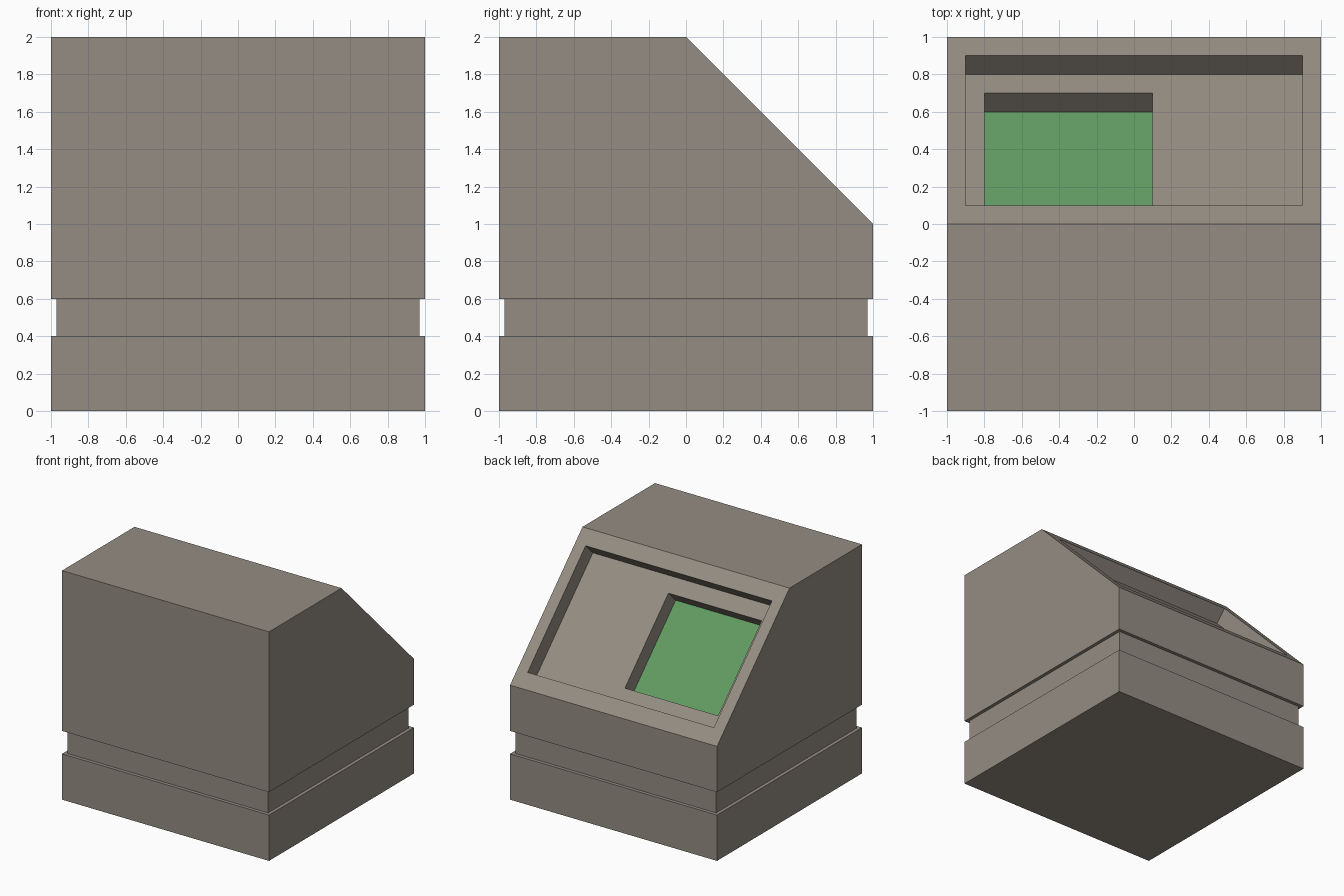
import bpy, bmesh

if "Cube" in bpy.data.objects:
    bpy.data.objects.remove(bpy.data.objects["Cube"])


def material(name, rgb):
    m = bpy.data.materials.new(name)
    m.diffuse_color = (*rgb, 1)
    m.use_nodes = True
    m.node_tree.nodes["Principled BSDF"].inputs["Base Color"].default_value = m.diffuse_color
    return m


def loft(name, rings):
    """Closed solid through a list of four-point rings."""
    bm = bmesh.new()
    loops = [[bm.verts.new(p) for p in ring] for ring in rings]
    for a, b in zip(loops, loops[1:]):
        for i in range(4):
            j = (i + 1) % 4
            bm.faces.new((a[i], a[j], b[j], b[i]))
    bm.faces.new(loops[0][::-1])
    bm.faces.new(loops[-1])
    bmesh.ops.recalc_face_normals(bm, faces=bm.faces)
    mesh = bpy.data.meshes.new(name)
    bm.to_mesh(mesh)
    bm.free()
    ob = bpy.data.objects.new(name, mesh)
    bpy.context.collection.objects.link(ob)
    return ob


def ring(x, front, back, z):
    return [(-x, front, z), (x, front, z), (x, back, z), (-x, back, z)]


def carve(body, x0, x1, s0, s1, d0, d1):
    """Cut a pocket square to the slope: s runs down the slope, d goes into it."""
    prof = [(s - d, 2 - s - d) for s, d in ((s0, d0), (s1, d0), (s1, d1), (s0, d1))]
    cutter = loft("pocket_cutter", [[(x, y, z) for y, z in prof] for x in (x0, x1)])
    cutter.hide_render = True
    mod = body.modifiers.new("pocket", 'BOOLEAN')
    mod.operation = 'DIFFERENCE'
    mod.solver = 'EXACT'
    mod.object = cutter
    bpy.context.view_layer.objects.active = body
    bpy.ops.object.modifier_apply(modifier=mod.name)
    bpy.data.objects.remove(cutter)


# Console block: base, groove, upper body and sloped back
levels = [(1, 0), (1, .4), (.97, .4), (.97, .6), (1, .6), (1, 1)]
rings = [ring(h, -h, h, z) for h, z in levels] + [ring(1, -1, 0, 2)]
console = loft("console_body", rings)

# Panel recess, then the deeper screen recess inside it
carve(console, -.9, .9, .1, .9, -.1, .1)
carve(console, -.8, .1, .2, .8, .02, .2)

# Colours: the deepest sloped floor is the screen
console.data.materials.clear()
console.data.materials.append(material("warm grey", (.30, .265, .225)))
console.data.materials.append(material("screen green", (.122, .325, .122)))
for f in console.data.polygons:
    sloped = f.normal.y > .6 and f.normal.z > .6
    f.material_index = int(sloped and abs(f.center.y + f.center.z - 1.6) < .02)
